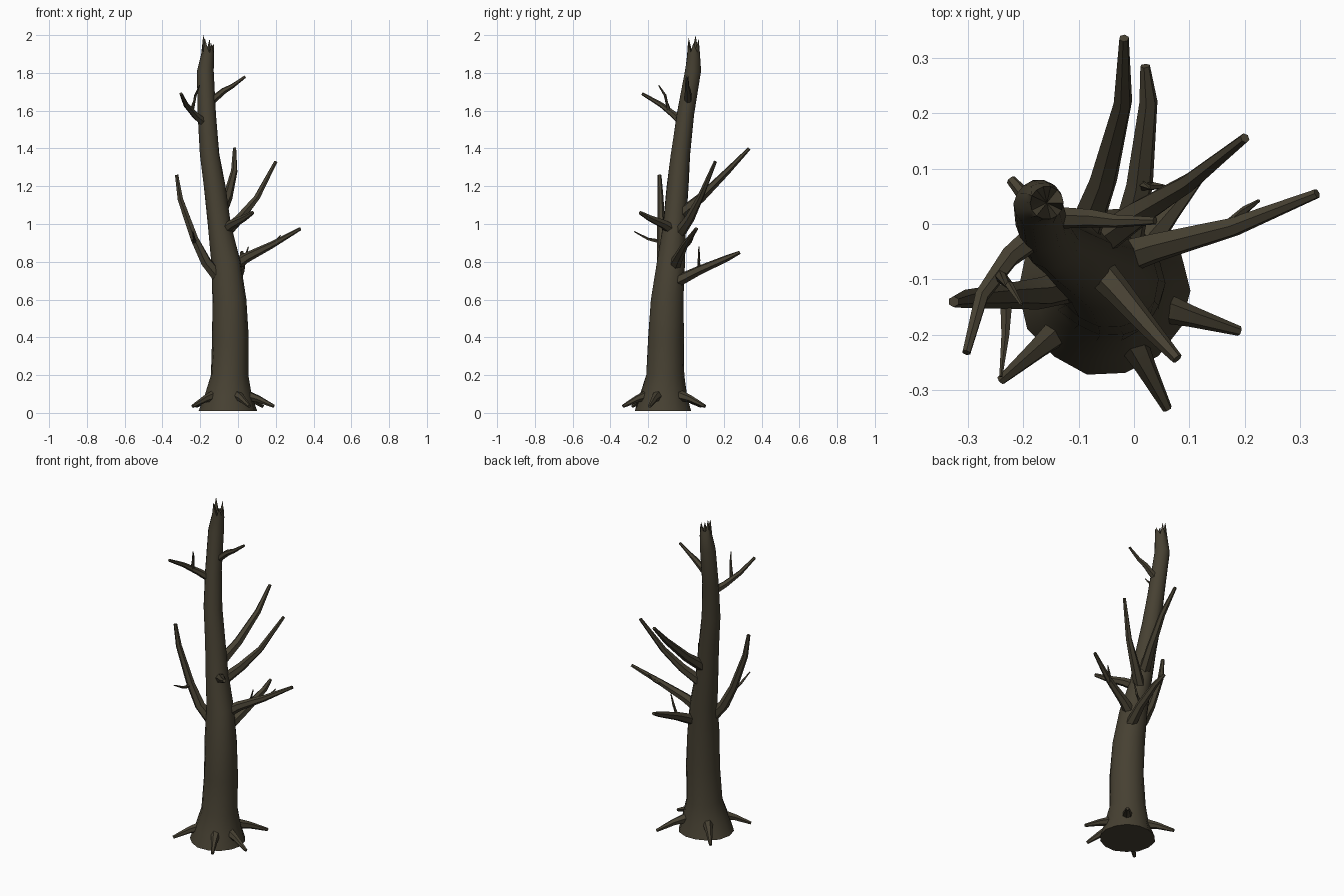
import bpy, bmesh, math, random
from mathutils import Vector

random.seed(4)
old = bpy.data.objects.get("Cube")
if old:
    bpy.data.objects.remove(old, do_unlink=True)

bark = bpy.data.materials.new("dark_bark")
bark.use_nodes = True
color = (0.062, 0.052, 0.032, 1)
bark.diffuse_color = color
bark.node_tree.nodes["Principled BSDF"].inputs["Base Color"].default_value = color


def finish(bm, name, angle):
    bmesh.ops.recalc_face_normals(bm, faces=bm.faces)
    mesh = bpy.data.meshes.new(name)
    bm.to_mesh(mesh)
    bm.free()
    obj = bpy.data.objects.new(name, mesh)
    bpy.context.collection.objects.link(obj)
    mesh.materials.append(bark)
    bpy.ops.object.select_all(action="DESELECT")
    obj.select_set(True)
    bpy.context.view_layer.objects.active = obj
    bpy.ops.object.shade_smooth_by_angle(angle=math.radians(angle))
    return obj


def bridge(bm, rings):
    for a, b in zip(rings, rings[1:]):
        n = len(a)
        for i in range(n):
            bm.faces.new((a[i], a[(i + 1) % n], b[(i + 1) % n], b[i]))


def limb(name, points, base, tip, sides=6):
    """Tapered faceted tube along a bent path, capped at both ends."""
    pts = [Vector(p) for p in points]
    bm = bmesh.new()
    rings = []
    for k, p in enumerate(pts):
        along = (pts[min(k + 1, len(pts) - 1)] - pts[max(k - 1, 0)]).normalized()
        u = along.cross(Vector((0.3, -0.2, 1)) if abs(along.z) < 0.9 else Vector((1, 0, 0))).normalized()
        v = along.cross(u)
        r = base + (tip - base) * k / (len(pts) - 1)
        rings.append([bm.verts.new(p + r * (math.cos(t) * u + math.sin(t) * v))
                      for t in (math.tau * i / sides for i in range(sides))])
    bridge(bm, rings)
    bm.faces.new(rings[0])
    bm.faces.new(rings[-1])
    return finish(bm, name, 35)


# Trunk: rings of (centre x, centre y, height, radius), flared at the foot
SIDES = 14
profile = [(-.05, -.12, .01, .155), (-.05, -.12, .09, .126), (-.045, -.11, .2, .1),
           (-.04, -.107, .4, .096), (-.045, -.1, .6, .09), (-.062, -.08, .8, .077),
           (-.1, -.062, 1, .062), (-.125, -.045, 1.2, .058), (-.15, -.03, 1.37, .052),
           (-.165, -.002, 1.58, .047), (-.173, .037, 1.81, .043), (-.163, .04, 1.89, .035)]
bm = bmesh.new()
rings = []
for cx, cy, z, r in profile:
    ring = []
    for i in range(SIDES):
        t = math.tau * i / SIDES
        rr = r * random.uniform(.96, 1.04)
        ring.append(bm.verts.new((cx + rr * math.cos(t), cy + rr * math.sin(t), z)))
    rings.append(ring)
# Splintered rim with a hollow, broken core
rim = []
for i in range(SIDES):
    t = math.tau * i / SIDES
    z = 1.985 - random.uniform(0, .03) if i % 3 == 0 else 1.925 + random.uniform(-.02, .02)
    rim.append(bm.verts.new((-.157 + .03 * math.cos(t), .038 + .03 * math.sin(t), z)))
rim[6].co.z = 2.0
rings.append(rim)
bridge(bm, rings)
bm.faces.new(rings[0])
core = bm.verts.new((-.157, .038, 1.89))
for i in range(SIDES):
    bm.faces.new((rim[i], rim[(i + 1) % SIDES], core))
finish(bm, "trunk", 40)

# Main branches: path, base radius, tip radius
branches = {
    "back_high_branch": ([(-.1, -.04, 1.04), (-.055, .08, 1.14), (-.02, .22, 1.28), (-.018, .335, 1.4)], .034, .009),
    "back_low_branch": ([(-.02, -.06, .69), (.01, .07, .755), (.026, .22, .82), (.02, .285, .85)], .033, .009),
    "left_high_branch": ([(-.09, -.05, .93), (.01, .02, 1.03), (.1, .075, 1.14), (.2, .155, 1.33)], .034, .009),
    "left_low_branch": ([(-.05, -.07, .76), (.04, -.042, .82), (.18, -.005, .89), (.33, .055, .975)], .036, .009),
    "right_branch": ([(-.08, -.1, .69), (-.17, -.125, .8), (-.23, -.13, .92), (-.305, -.135, 1.13), (-.325, -.14, 1.26)], .036, .01),
    "front_branch": ([(-.085, -.06, .96), (-.03, -.12, 1.0), (.03, -.19, 1.03), (.078, -.243, 1.06)], .032, .01),
    "top_right_branch": ([(-.17, -.015, 1.53), (-.225, -.06, 1.575), (-.275, -.13, 1.63), (-.302, -.232, 1.69)], .025, .008),
    "top_left_branch": ([(-.165, .012, 1.63), (-.075, .01, 1.705), (-.03, .005, 1.73), (.038, .006, 1.78)], .022, .007),
}
for name, (path, base, tip) in branches.items():
    limb(name, path, base, tip)

# Small twigs growing from the branches
twigs = {
    "back_twig": [(.01, .07, .76), (.035, .068, .81), (.055, .068, .88)],
    "left_twig": [(.17, -.005, .88), (.2, .025, .905), (.225, .042, .94)],
    "right_twig": [(-.23, -.13, .905), (-.232, -.2, .92), (-.24, -.275, .96)],
    "top_twig": [(-.245, -.09, 1.6), (-.225, -.11, 1.68), (-.203, -.145, 1.735)],
}
for name, path in twigs.items():
    limb(name, path, .012, .003, 5)

# Roots splaying from the flared foot
tips = [(-.24, -.282), (.06, -.333), (.19, -.193), (.13, .1), (-.222, .08)]
for i, (x, y) in enumerate(tips):
    foot, end = Vector((-.05, -.12, .13)), Vector((x, y, .035))
    limb(f"root_{i + 1}", [foot.lerp(end, .4), foot.lerp(end, .65) + Vector((0, 0, .006)), end], .029, .009)
